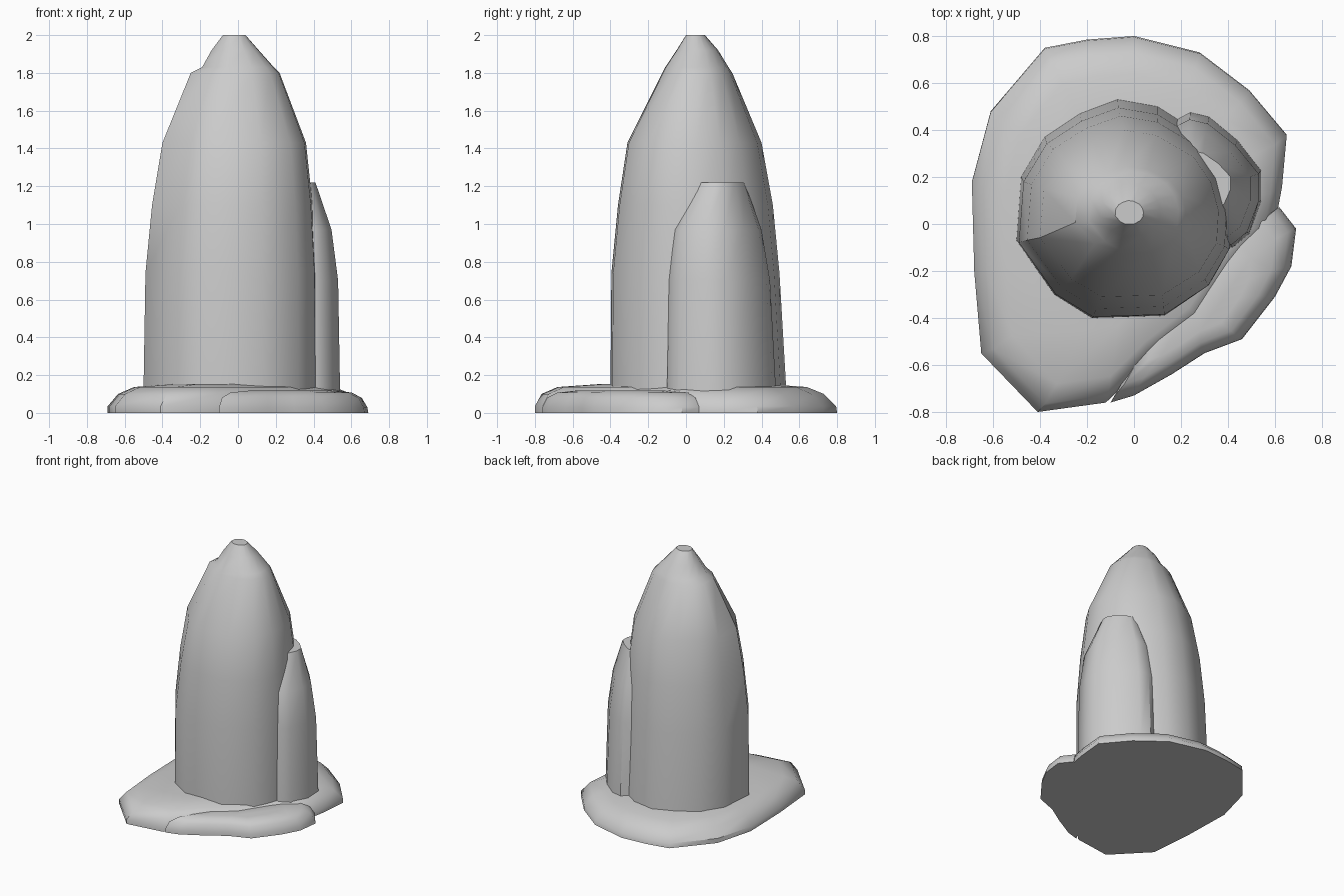
import bpy
import bmesh
import math


def loft(name, outline, levels, angle=40):
    """Stack copies of an outline, each fitted to (z, xmin, xmax, ymin, ymax)."""
    xs, ys = zip(*outline)
    x0, y0 = min(xs), min(ys)
    w, d = max(xs) - x0, max(ys) - y0
    bm = bmesh.new()
    rings = []
    for z, xa, xb, ya, yb in levels:
        rings.append([bm.verts.new((xa + (x - x0) / w * (xb - xa),
                                    ya + (y - y0) / d * (yb - ya), z))
                      for x, y in outline])
    n = len(outline)
    for a, b in zip(rings, rings[1:]):
        for i in range(n):
            j = (i + 1) % n
            bm.faces.new((a[i], a[j], b[j], b[i]))
    bm.faces.new(rings[0][::-1])
    bm.faces.new(rings[-1])
    bmesh.ops.recalc_face_normals(bm, faces=bm.faces)
    mesh = bpy.data.meshes.new(name)
    bm.to_mesh(mesh)
    bm.free()
    obj = bpy.data.objects.new(name, mesh)
    bpy.context.collection.objects.link(obj)
    bpy.ops.object.select_all(action='DESELECT')
    obj.select_set(True)
    bpy.context.view_layer.objects.active = obj
    bpy.ops.object.shade_smooth_by_angle(angle=math.radians(angle))
    return obj


# Tall main spire
loft("main_spire",
     [(-.07, .53), (-.23, .47), (-.38, .37), (-.48, .2), (-.5, -.07),
      (-.34, -.3), (-.18, -.4), (.13, -.39), (.32, -.26), (.41, -.1),
      (.42, .08), (.38, .24), (.29, .38), (.1, .5)],
     [(0, -.5, .42, -.4, .535), (.14, -.5, .42, -.4, .53),
      (.74, -.49, .415, -.395, .495), (1.1, -.455, .395, -.36, .46),
      (1.43, -.4, .36, -.31, .4), (1.8, -.25, .22, -.125, .245),
      (1.83, -.19, .19, -.11, .225), (1.92, -.14, .11, -.05, .17),
      (2.0, -.08, .04, 0, .1)])

# Shorter spire leaning into its side
loft("side_spire",
     [(.24, .48), (.13, .42), (.08, .2), (.12, 0), (.25, -.1), (.42, -.1),
      (.49, -.04), (.54, .1), (.54, .23), (.44, .36), (.32, .46)],
     [(0, .08, .545, -.1, .48), (.14, .08, .54, -.1, .475),
      (.7, .08, .53, -.09, .445), (.97, .1, .495, -.06, .4),
      (1.22, .17, .41, .06, .31)])

# Broad ground slab
loft("base_slab",
     [(-.41, -.8), (-.12, -.76), (.07, -.58), (.3, -.41), (.46, -.17),
      (.6, 0), (.63, .16), (.65, .38), (.49, .57), (.28, .73), (0, .8),
      (-.2, .785), (-.38, .75), (-.61, .48), (-.69, .18), (-.68, -.2),
      (-.65, -.55)],
     [(0, -.69, .65, -.8, .8), (.035, -.69, .65, -.8, .795),
      (.1, -.635, .6, -.765, .73), (.137, -.55, .51, -.68, .64),
      (.153, -.35, .32, -.45, .42)])

# Low ledge along the front right
loft("front_ledge",
     [(-.1, -.76), (0, -.73), (.16, -.64), (.3, -.55), (.46, -.49),
      (.6, -.31), (.67, -.18), (.69, -.02), (.62, .07), (.45, -.02),
      (.28, -.25), (.05, -.5)],
     [(0, -.1, .69, -.76, .07), (.03, -.1, .685, -.76, .07),
      (.08, -.085, .655, -.735, .05), (.108, -.04, .6, -.68, .01),
      (.118, .06, .5, -.58, -.09)])
